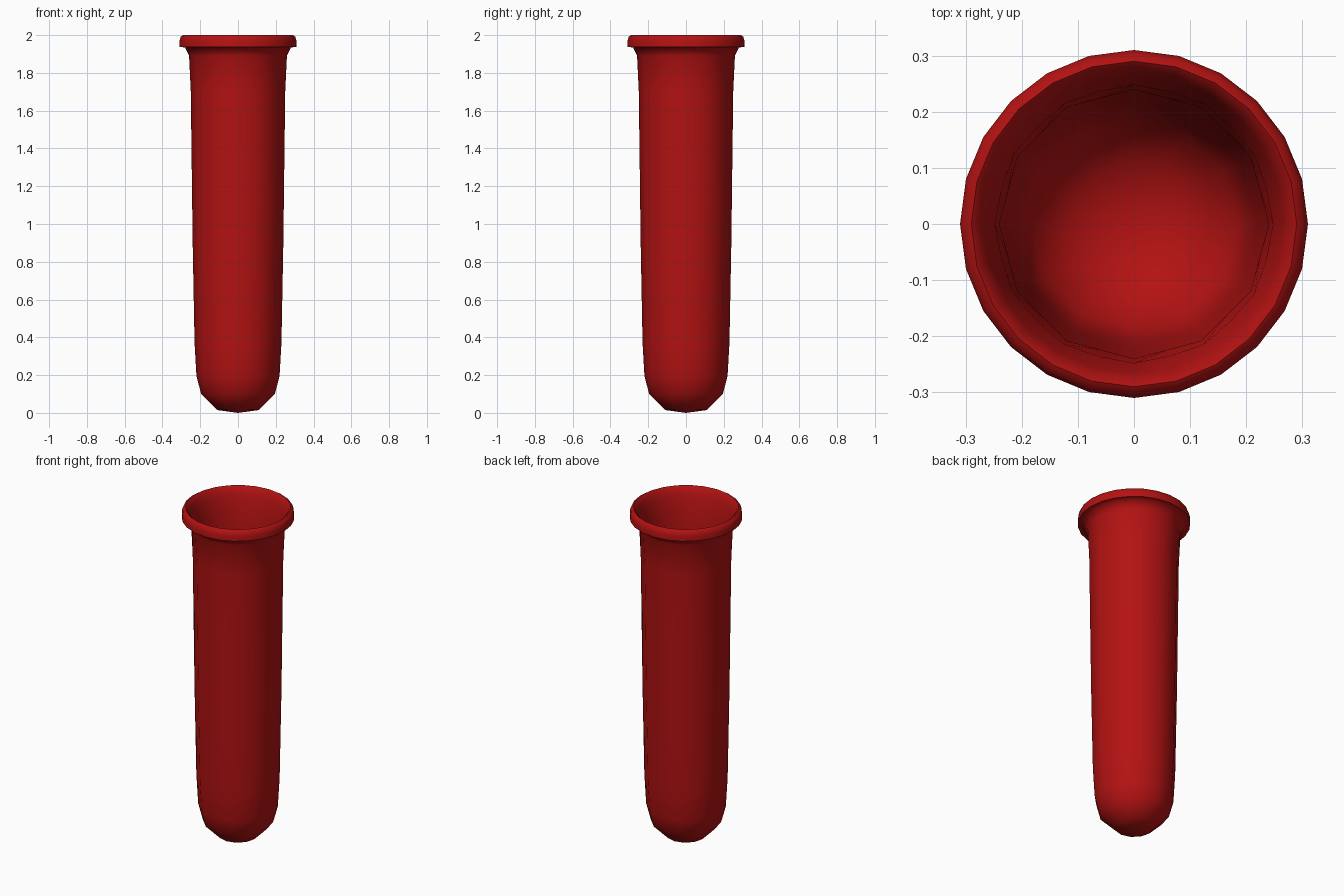
import bpy, bmesh, math

if "Cube" in bpy.data.objects:
    bpy.data.objects.remove(bpy.data.objects["Cube"])

SIDES = 24

# Closed-wall profile (radius, height, roundness): roundness 1 = 24-sided, 0 = 12-sided
profile = [
    # outer wall from the bottom up
    (0.0, 0.0, 1), (0.11, 0.015, 0), (0.195, 0.1, 0), (0.22, 0.195, 0),
    (0.23, 0.37, 0), (0.24, 0.9, 0), (0.25, 1.7, 0), (0.259, 1.89, 0.5),
    (0.28, 1.935, 1),
    # rolled lip
    (0.31, 1.937, 1), (0.31, 1.968, 1), (0.303, 1.992, 1), (0.29, 2.0, 1),
    (0.278, 1.99, 1),
    # inner wall back down
    (0.266, 1.95, 1), (0.248, 1.88, 0.5), (0.24, 1.7, 0), (0.23, 0.9, 0),
    (0.22, 0.38, 0), (0.209, 0.2, 0), (0.185, 0.11, 0), (0.105, 0.03, 0),
    (0.0, 0.015, 1),
]


def lathe(name, points):
    bm = bmesh.new()
    rings = []
    for r, z, rnd in points:
        if r == 0:
            rings.append([bm.verts.new((0, 0, z))])
            continue
        ring = []
        for i in range(SIDES):
            a = math.tau * i / SIDES
            # every other corner sits on the flat of a 12-sided section
            flat = math.cos(math.pi / 12) if i % 2 else 1
            rr = r * (rnd + (1 - rnd) * flat)
            ring.append(bm.verts.new((rr * math.cos(a), rr * math.sin(a), z)))
        rings.append(ring)
    for lo, hi in zip(rings, rings[1:]):
        for i in range(SIDES):
            j = (i + 1) % SIDES
            if len(lo) == 1:
                bm.faces.new((lo[0], hi[j], hi[i]))
            elif len(hi) == 1:
                bm.faces.new((lo[i], lo[j], hi[0]))
            else:
                bm.faces.new((lo[i], lo[j], hi[j], hi[i]))
    bmesh.ops.recalc_face_normals(bm, faces=bm.faces)
    mesh = bpy.data.meshes.new(name)
    bm.to_mesh(mesh)
    bm.free()
    obj = bpy.data.objects.new(name, mesh)
    bpy.context.collection.objects.link(obj)
    return obj


# Round-bottomed tube with lip
tube = lathe("tube", profile)
red = bpy.data.materials.new("red")
red.diffuse_color = (0.45, 0.006, 0.006, 1)
red.use_nodes = True
red.node_tree.nodes["Principled BSDF"].inputs["Base Color"].default_value = red.diffuse_color
tube.data.materials.append(red)
bpy.context.view_layer.objects.active = tube
tube.select_set(True)
bpy.ops.object.shade_smooth_by_angle(angle=math.radians(60))
